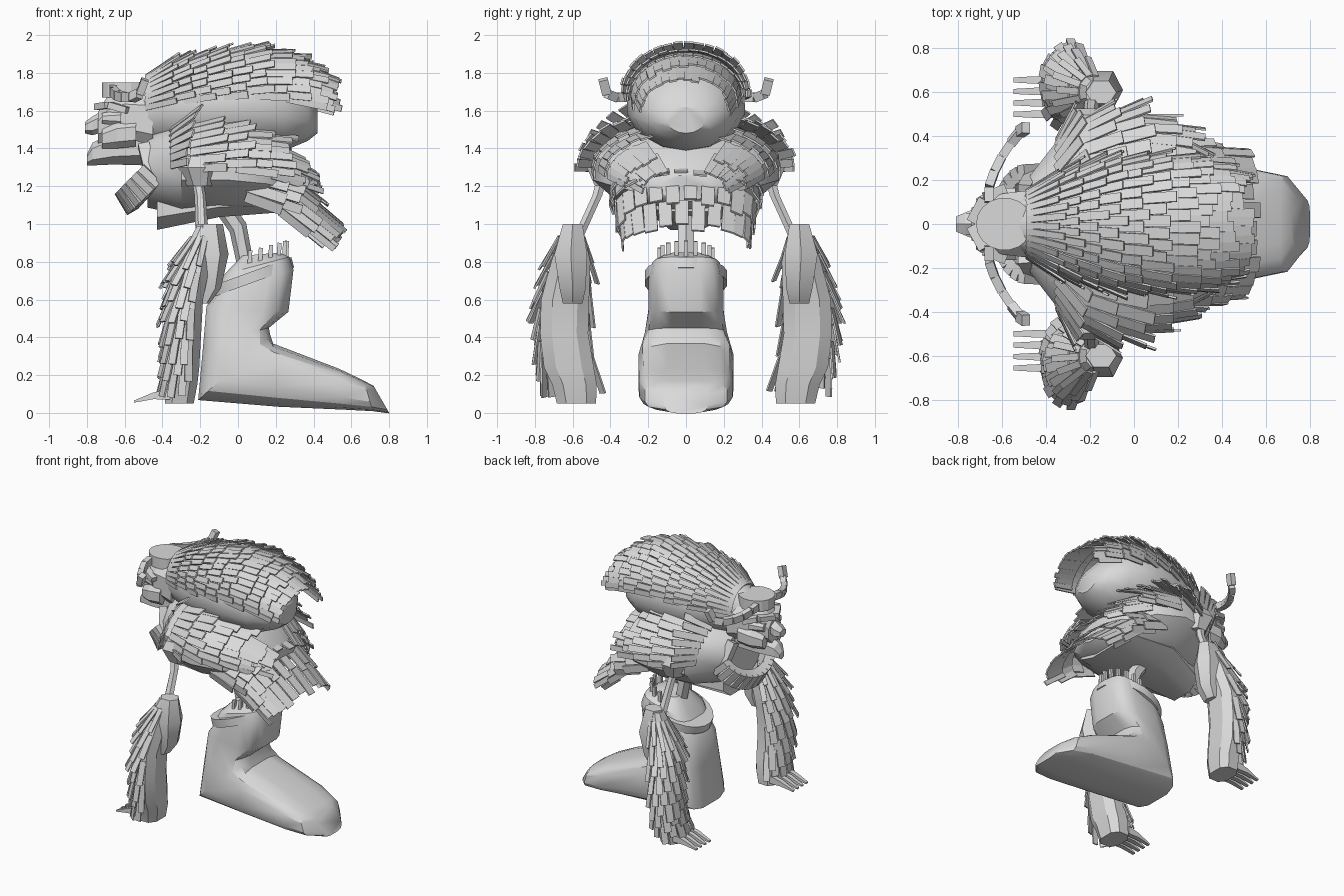
import bpy, bmesh, math, random
from mathutils import Vector

random.seed(4)
if "Cube" in bpy.data.objects:
    bpy.data.objects.remove(bpy.data.objects["Cube"], do_unlink=True)

GREY = (0.7, 0.7, 0.7, 1.0)
mat = bpy.data.materials.new("plain grey")
mat.use_nodes = True
mat.diffuse_color = GREY
mat.node_tree.nodes["Principled BSDF"].inputs["Base Color"].default_value = GREY


def finish(name, bm, smooth=False):
    bmesh.ops.recalc_face_normals(bm, faces=bm.faces)
    mesh = bpy.data.meshes.new(name)
    bm.to_mesh(mesh)
    bm.free()
    mesh.materials.append(mat)
    ob = bpy.data.objects.new(name, mesh)
    bpy.context.collection.objects.link(ob)
    if smooth:
        bpy.ops.object.select_all(action='DESELECT')
        ob.select_set(True)
        bpy.context.view_layer.objects.active = ob
        bpy.ops.object.shade_smooth_by_angle(angle=math.radians(32))
    return ob


def ring_point(ring, a, power=1.0):
    """Ring = centre x, y, z, tilt in degrees, half width, half height."""
    cx, cy, cz, tilt, hw, hh = ring
    c, s = math.cos(a), math.sin(a)
    c = math.copysign(abs(c) ** power, c) * hw
    s = math.copysign(abs(s) ** power, s) * hh
    k = math.radians(tilt)
    return Vector((cx + math.cos(k) * s, cy + c, cz + math.sin(k) * s))


def flip(p, side):
    return Vector((p.x, p.y * side, p.z))


def loft(name, rings, n=12, power=1.0, side=1, smooth=True):
    bm = bmesh.new()
    loops = [[bm.verts.new(flip(ring_point(r, math.tau * (i + .5) / n, power), side))
              for i in range(n)] for r in rings]
    for a, b in zip(loops, loops[1:]):
        for i in range(n):
            j = (i + 1) % n
            bm.faces.new((a[i], a[j], b[j], b[i]))
    bm.faces.new(loops[0])
    bm.faces.new(loops[-1])
    return finish(name, bm, smooth)


def plate(bm, base, along, normal, length, width, thick):
    """Box starting at base, running in one direction."""
    along = along.normalized()
    across = along.cross(normal).normalized() * width / 2
    up = across.cross(along).normalized() * thick / 2
    ends = []
    for p in (base, base + along * length):
        ends.append([bm.verts.new(p + across * u + up * v)
                     for u, v in ((-1, -1), (1, -1), (1, 1), (-1, 1))])
    a, b = ends
    for i in range(4):
        j = (i + 1) % 4
        bm.faces.new((a[i], a[j], b[j], b[i]))
    bm.faces.new(a)
    bm.faces.new(b)


def sample(rings, t, a):
    f = max(0, min(t, .9999)) * (len(rings) - 1)
    i = int(f)
    r = [u + (v - u) * (f - i) for u, v in zip(rings[i], rings[i + 1])]
    return ring_point(r, a)


def feathers(name, rings, rows, cols, a0, a1, t0, t1, length, lift, side=1):
    """Overlapping rows of plates that follow a lofted guide surface."""
    bm = bmesh.new()
    step = math.radians(a1 - a0) / cols
    for row in range(rows):
        t = t0 + (t1 - t0) * row / (rows - 1)
        for col in range(cols):
            a = math.radians(a0) + step * (col + .5 + .25 * (-1) ** row)
            p = sample(rings, t, a)
            along = (sample(rings, t + .06, a) - sample(rings, t - .06, a)).normalized()
            across = sample(rings, t, a + .05) - sample(rings, t, a - .05)
            out = along.cross(across).normalized()
            if out.dot(p - sample(rings, t, a + math.pi)) < 0:
                out = -out
            width = (sample(rings, t, a + step / 2) - sample(rings, t, a - step / 2)).length
            d = along + out * lift * random.uniform(.7, 1.2)
            plate(bm, flip(p, side), flip(d, side), flip(out, side),
                  length * random.uniform(.85, 1.15), min(.07, max(.03, width)), .01)
    return finish(name, bm)


def chain(name, points, normal, width, thick):
    bm = bmesh.new()
    for p, q in zip(points, points[1:]):
        p, q = Vector(p), Vector(q)
        plate(bm, p, q - p, Vector(normal), (q - p).length * .94, width, thick)
    return finish(name, bm)


# Back hump, torso and belly
plumage = [(-.58, 0, 1.6, 90, .11, .14), (-.4, 0, 1.64, 90, .2, .19),
           (-.2, 0, 1.67, 90, .27, .22), (.05, 0, 1.69, 90, .3, .235),
           (.25, 0, 1.67, 90, .29, .22), (.42, 0, 1.62, 90, .24, .18)]
torso = [(-.48, 0, 1.28, 90, .22, .2), (-.3, 0, 1.3, 90, .46, .26),
         (-.05, 0, 1.3, 90, .51, .26), (.15, 0, 1.27, 90, .44, .22),
         (.3, 0, 1.21, 90, .3, .13), (.36, 0, 1.19, 90, .14, .07)]
tail = [(.0, 0, 1.2, 90, .4, .22), (.18, 0, 1.14, 70, .38, .18), (.37, 0, .99, 52, .34, .12)]
loft("back_hump", [(-.56, 0, 1.58, 90, .1, .15), (-.4, 0, 1.62, 90, .21, .2),
                   (-.2, 0, 1.63, 90, .29, .25), (.05, 0, 1.64, 90, .32, .27),
                   (.25, 0, 1.61, 90, .28, .22), (.37, 0, 1.57, 90, .19, .13),
                   (.42, 0, 1.55, 90, .1, .07)], 14)
loft("torso", torso, 12)
loft("belly", [(-.43, 0, 1.1, 90, .18, .14), (-.1, 0, 1.14, 90, .32, .11),
               (.27, 0, 1.14, 90, .26, .08)], 8, .8)
feathers("back_feathers", plumage, 10, 19, -4, 184, .1, .9, .2, .12)
feathers("tail_feathers", tail, 4, 14, -15, 195, .12, .92, .2, .14)

# Leg, cuff and the stalk that joins it to the belly
loft("folded_leg", [(.76, 0, .07, 120, .12, .085), (.69, 0, .09, 106, .22, .085),
                    (.55, 0, .125, 97, .25, .11),
                    (.2, 0, .2, 95, .255, .17), (-.02, 0, .24, 42, .255, .26),
                    (-.01, 0, .41, 13, .22, .18), (.05, 0, .55, -4, .2, .22),
                    (.08, 0, .68, 20, .2, .23), (.1, 0, .78, 15, .18, .18),
                    (.12, 0, .84, 5, .1, .1)], 16, .58)
loft("leg_cuff", [(.065, 0, .685, 20, .22, .25), (.05, 0, .74, 20, .22, .25)], 20)
loft("leg_stalk", [(-.07, 0, 1.08, 0, .05, .06), (0, 0, .98, 30, .05, .05),
                   (.04, 0, .78, 0, .05, .045)], 6)
bm = bmesh.new()
for i in range(11):
    p = ring_point((.1, 0, .77, 15, .14, .16), math.radians(-15 + 21 * i))
    plate(bm, p, Vector((.05, 0, 1)), Vector((1, 0, 0)), .1, .022, .022)
finish("cuff_spikes", bm)

# Arms, hands and shoulder plumage
forearm = [(-.17, .6, .99, 0, .055, .05), (-.23, .61, .8, 0, .11, .09),
           (-.27, .64, .6, 0, .135, .09), (-.28, .645, .42, 0, .135, .09),
           (-.29, .62, .24, 0, .14, .09), (-.3, .59, .15, 0, .125, .09),
           (-.31, .58, .05, 0, .11, .08)]
for side, word in ((1, "left"), (-1, "right")):
    loft(word + "_forearm", forearm, 8, .75, side)
    loft(word + "_elbow", [(-.15, .6, 1, 0, .06, .07), (-.14, .61, .84, 0, .1, .09),
                           (-.15, .6, .66, 0, .08, .06), (-.18, .6, .58, 0, .06, .03)],
         6, side=side)
    loft(word + "_upper_arm", [(-.23, .42, 1.33, 0, .035, .03), (-.2, .47, 1.15, 0, .03, .03),
                               (-.19, .57, .93, 0, .03, .035)], 6, side=side)
    loft(word + "_shoulder", [(-.21, .41, 1.36, 0, .1, .08), (-.21, .43, 1.3, 0, .11, .11),
                              (-.2, .43, 1.2, 0, .06, .07)], 6, side=side, smooth=False)
    for k in range(4):
        y = .5 + .052 * k
        loft(word + "_claw_%d" % (k + 1), [(-.36, y, .1, 90, .026, .04), (-.45, y, .09, 90, .024, .025),
                                           (-.55, y, .06, 90, .016, .008)], 4, side=side, smooth=False)
    feathers(word + "_arm_feathers", forearm, 8, 7, -160, 20, .05, .62, .19, .2, side)
    feathers(word + "_shoulder_feathers", torso, 7, 7, -3, 62, .14, .74, .21, .2, side)

# Head, jaw and face
loft("head", [(-.45, 0, 1.55, 90, .17, .2), (-.6, 0, 1.57, 90, .15, .17),
              (-.69, 0, 1.55, 90, .11, .14), (-.74, 0, 1.51, 90, .08, .09)], 8, smooth=False)
loft("jaw", [(-.48, 0, 1.42, 90, .12, .11), (-.66, 0, 1.4, 90, .11, .085),
             (-.77, 0, 1.37, 90, .06, .06), (-.8, 0, 1.34, 90, .03, .03)], 6, smooth=False)
loft("nose", [(-.7, 0, 1.55, 90, .05, .06), (-.77, 0, 1.52, 90, .06, .05),
              (-.81, 0, 1.51, 90, .04, .03)], 6, smooth=False)
for side, word in ((1, "left"), (-1, "right")):
    loft(word + "_eye", [(-.62, .1, 1.56, 90, .045, .045), (-.72, .085, 1.56, 90, .03, .03)],
         8, side=side)
    loft(word + "_cheek", [(-.54, .13, 1.48, 90, .04, .07), (-.64, .12, 1.47, 90, .05, .07),
                           (-.72, .09, 1.45, 90, .03, .05)], 6, side=side, smooth=False)
    chain(word + "_brow", [(-.74, .01 * side, 1.62), (-.68, .12 * side, 1.63),
                           (-.58, .16 * side, 1.6)], (0, 0, 1), .05, .035)
    # Segmented horns that sweep out, back and up
    chain(word + "_horn", [(-.66, .1 * side, 1.71), (-.66, .17 * side, 1.7),
                           (-.635, .24 * side, 1.68), (-.6, .31 * side, 1.67),
                           (-.56, .37 * side, 1.67), (-.52, .42 * side, 1.69),
                           (-.49, .44 * side, 1.77)], (1, 0, 0), .05, .04)
    chain(word + "_collar_strap", [(-.5, .15 * side, 1.42), (-.46, .22 * side, 1.25)],
          (1, 0, 0), .06, .06)

# Headband and hanging collar
loft("headband", [(-.59, 0, 1.67, 0, .12, .13), (-.59, 0, 1.75, 0, .12, .13)], 18, smooth=False)
collar = []
for i in range(15):
    a = math.radians(-90 + 180 * i / 14)
    collar.append((-.45 - .14 * math.cos(a), .24 * math.sin(a), 1.27 - .15 * math.cos(a)))
chain("collar", collar, (-.5, 0, .85), .07, .13)
